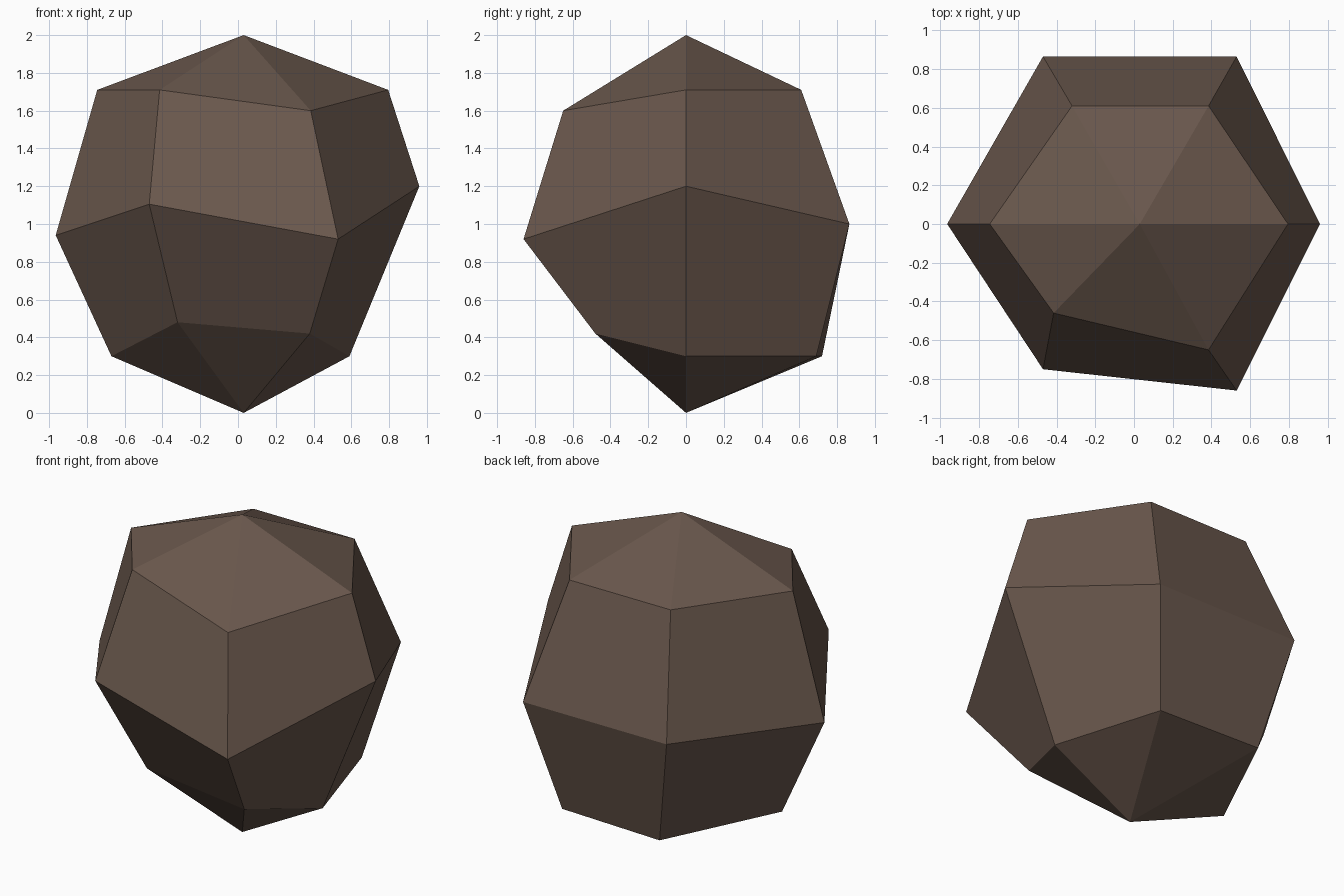
import bpy, bmesh

if "Cube" in bpy.data.objects:
    bpy.data.objects.remove(bpy.data.objects["Cube"])

# One stone-brown colour
stone = bpy.data.materials.new("stone_brown")
stone.diffuse_color = (0.141, 0.095, 0.072, 1.0)
stone.use_nodes = True
stone.node_tree.nodes["Principled BSDF"].inputs["Base Color"].default_value = stone.diffuse_color

# Three irregular six-sided rings, each anticlockwise from +x
lower = [(0.59, 0, 0.30), (0.38, 0.69, 0.30), (-0.32, 0.72, 0.30),
         (-0.67, 0, 0.30), (-0.32, -0.45, 0.48), (0.38, -0.48, 0.42)]
middle = [(0.96, 0, 1.20), (0.53, 0.865, 1.00), (-0.47, 0.865, 1.00),
          (-0.965, 0, 0.94), (-0.47, -0.75, 1.105), (0.53, -0.86, 0.92)]
upper = [(0.795, 0, 1.71), (0.385, 0.61, 1.71), (-0.32, 0.61, 1.71),
         (-0.745, 0, 1.71), (-0.415, -0.46, 1.71), (0.385, -0.65, 1.60)]

bm = bmesh.new()
rings = [[bm.verts.new(p) for p in ring] for ring in (lower, middle, upper)]
bottom = bm.verts.new((0.03, 0, 0))
top = bm.verts.new((0.03, 0, 2))

# Skin the rings with quads and close both ends with fans
for i in range(6):
    j = (i + 1) % 6
    for a, b in zip(rings, rings[1:]):
        bm.faces.new((a[i], a[j], b[j], b[i]))
    bm.faces.new((rings[0][j], rings[0][i], bottom))
    bm.faces.new((rings[-1][i], rings[-1][j], top))
bmesh.ops.recalc_face_normals(bm, faces=bm.faces)

mesh = bpy.data.meshes.new("rock")
bm.to_mesh(mesh)
bm.free()
mesh.materials.append(stone)
rock = bpy.data.objects.new("rock", mesh)
bpy.context.collection.objects.link(rock)
